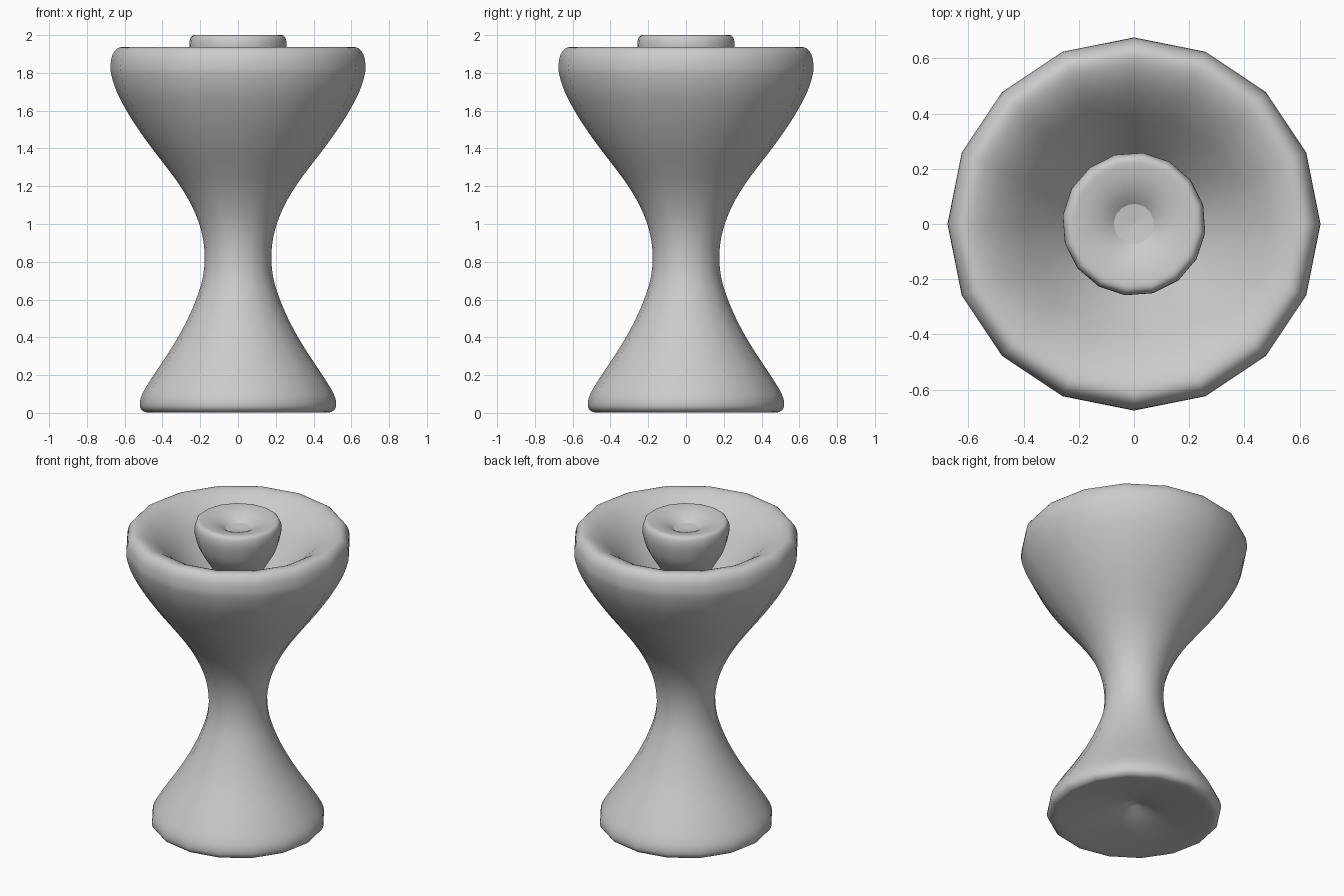
import bpy, bmesh, math
from mathutils import Vector

if "Cube" in bpy.data.objects:
    bpy.data.objects.remove(bpy.data.objects["Cube"])

SIDES = 16

def smooth_curve(points, steps=3):
    """Catmull-Rom refinement of a profile."""
    p = [Vector(q) for q in points]
    p = [p[0]] + p + [p[-1]]
    out = []
    for a, b, c, d in zip(p, p[1:], p[2:], p[3:]):
        for k in range(steps):
            t = k / steps
            out.append(0.5 * (2 * b + (c - a) * t + (2 * a - 5 * b + 4 * c - d) * t**2
                              + (3 * b - a - 3 * c + d) * t**3))
    return [tuple(q) for q in out] + [tuple(points[-1])]

def lathe(name, profile, offset=0.0, smooth=True):
    """Revolve (radius, z) points about the z axis; radius 0 makes a pole."""
    bm = bmesh.new()
    rings = []
    for r, z in profile:
        if r == 0:
            rings.append([bm.verts.new((0, 0, z))] * SIDES)
        else:
            rings.append([bm.verts.new((r * math.cos(offset + math.tau * i / SIDES),
                                        r * math.sin(offset + math.tau * i / SIDES), z))
                          for i in range(SIDES)])
    for a, b in zip(rings, rings[1:]):
        for i in range(SIDES):
            j = (i + 1) % SIDES
            quad = list(dict.fromkeys((a[i], a[j], b[j], b[i])))
            bm.faces.new(quad).smooth = smooth
    me = bpy.data.meshes.new(name)
    bm.to_mesh(me)
    bm.free()
    ob = bpy.data.objects.new(name, me)
    bpy.context.collection.objects.link(ob)
    return ob

# Hourglass body: hollowed underside, waist, rounded rim and funnel-like bowl
lathe("hourglass_body", smooth_curve([
    (0, .11), (.14, .058), (.28, .028), (.4, .01), (.47, .002), (.503, .01), (.52, .04),
    (.507, .1), (.447, .2), (.38, .3), (.318, .4), (.265, .5), (.222, .6), (.19, .7),
    (.177, .8), (.182, .9), (.205, 1), (.247, 1.1), (.305, 1.2), (.378, 1.3),
    (.455, 1.4), (.527, 1.5), (.59, 1.6), (.642, 1.7), (.671, 1.79), (.675, 1.84),
    (.665, 1.895), (.638, 1.93), (.6, 1.936), (.55, 1.918), (.5, 1.885), (.45, 1.84),
    (.4, 1.785), (.3, 1.66), (.2, 1.53), (.12, 1.44), (0, 1.38)]))

# Inner cup on a tapering stem rising from the bowl
TURN = math.radians(15.5)
lathe("inner_cup", smooth_curve([
    (.08, 1.4), (.09, 1.47), (.105, 1.56), (.135, 1.65), (.185, 1.74),
    (.232, 1.82), (.255, 1.9), (.26, 1.95), (.253, 1.985), (.235, 2), (.2, 1.998),
    (.16, 1.99), (.12, 1.975), (.09, 1.958), (.073, 1.946)]), TURN)

# Small disc in the middle of the cup
lathe("cup_disc", [(.073, 1.946), (0, 1.938)], TURN, smooth=False)
